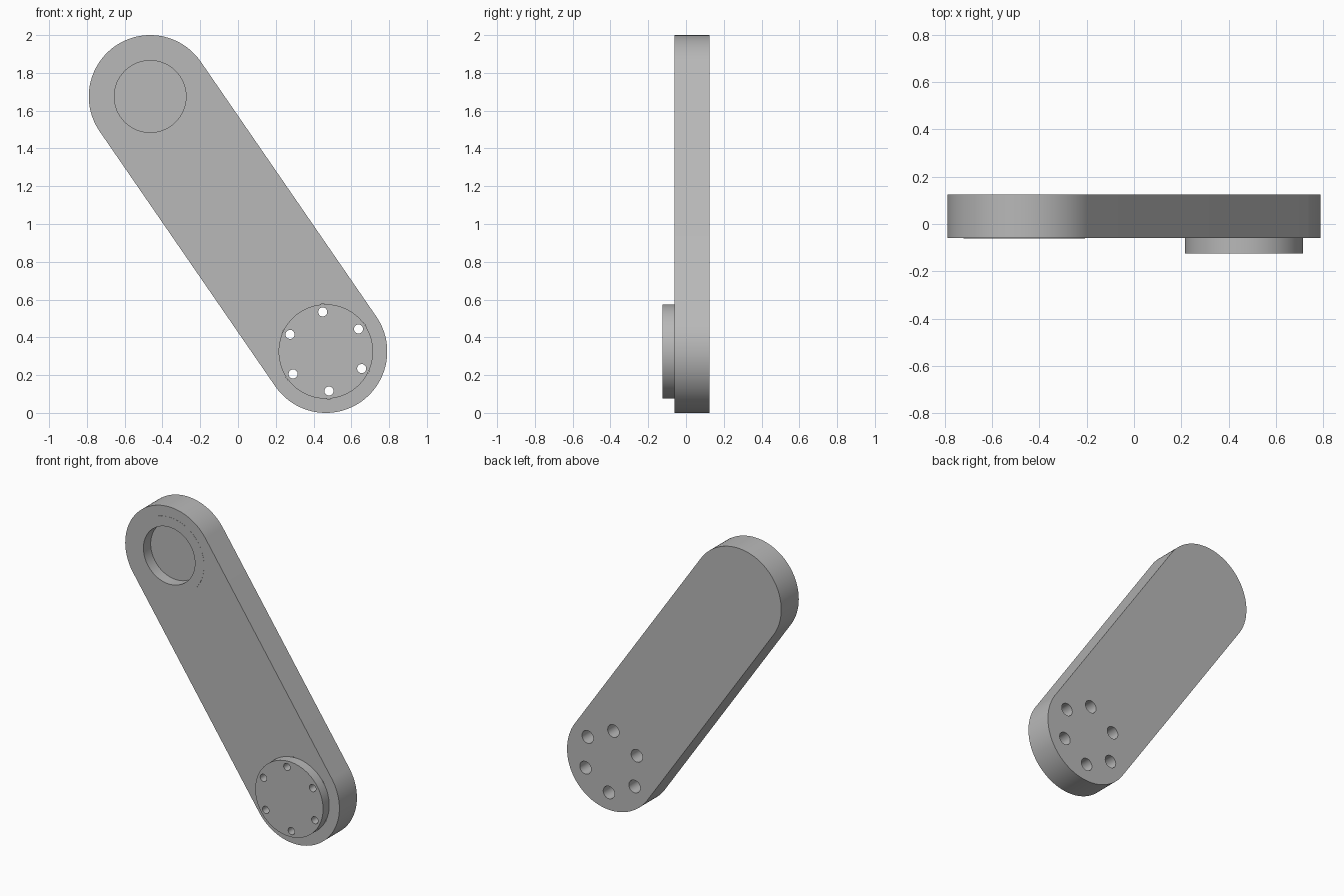
import bpy, bmesh
from math import pi, cos, sin, atan2, radians
from mathutils import Matrix, Vector

cube = bpy.data.objects.get("Cube")
if cube:
    bpy.data.objects.remove(cube, do_unlink=True)

grey = bpy.data.materials.new("plain grey")
grey.use_nodes = True
grey.diffuse_color = (0.48, 0.48, 0.48, 1)
grey.node_tree.nodes["Principled BSDF"].inputs["Base Color"].default_value = grey.diffuse_color

UPPER, LOWER = Vector((-0.465, 0, 1.675)), Vector((0.465, 0, 0.325))
END_RADIUS = 0.325
FRONT, BACK, BOSS_FRONT = -0.06, 0.125, -0.125


def prism(name, points, y0, y1):
    """Extrude an outline of (x, z) points from y0 to y1."""
    bm = bmesh.new()
    face = bm.faces.new([bm.verts.new((x, y0, z)) for x, z in points])
    new = bmesh.ops.extrude_face_region(bm, geom=[face])["geom"]
    bmesh.ops.translate(bm, vec=(0, y1 - y0, 0),
                        verts=[v for v in new if isinstance(v, bmesh.types.BMVert)])
    bmesh.ops.recalc_face_normals(bm, faces=bm.faces)
    mesh = bpy.data.meshes.new(name)
    bm.to_mesh(mesh)
    bm.free()
    mesh.materials.append(grey)
    obj = bpy.data.objects.new(name, mesh)
    bpy.context.collection.objects.link(obj)
    return obj


def arc(centre, radius, start, sweep, steps):
    return [(centre.x + radius * cos(start + sweep * i / steps),
             centre.z + radius * sin(start + sweep * i / steps)) for i in range(steps + 1)]


def disc(name, centre, radius, y0, y1, steps=96):
    return prism(name, arc(centre, radius, 0, 2 * pi, steps)[:-1], y0, y1)


def activate(obj):
    bpy.ops.object.select_all(action='DESELECT')
    obj.select_set(True)
    bpy.context.view_layer.objects.active = obj


def cut(target, cutter):
    activate(target)
    mod = target.modifiers.new("cut", 'BOOLEAN')
    mod.operation, mod.solver, mod.object = 'DIFFERENCE', 'EXACT', cutter
    bpy.ops.object.modifier_apply(modifier=mod.name)
    bpy.data.objects.remove(cutter, do_unlink=True)


# Arm plate with two rounded ends
axis = UPPER - LOWER
side = atan2(axis.z, axis.x) - pi / 2
arm = prism("arm_plate", arc(UPPER, END_RADIUS, side, pi, 64)
            + arc(LOWER, END_RADIUS, side + pi, pi, 64), FRONT, BACK)

# Round boss on the lower end
boss = disc("lower_boss", LOWER, 0.25, BOSS_FRONT, FRONT)

# Socket in the upper end, with a flush seat ring around it
cut(arm, disc("socket_cutter", UPPER, 0.19, FRONT - 0.1, FRONT + 0.075))
ring = disc("socket_seat_ring", UPPER, 0.257, FRONT - 0.001, FRONT)
cut(ring, disc("ring_cutter", UPPER, 0.19, FRONT - 0.1, FRONT + 0.1))

# Bolt holes: narrow through the boss, wide from the back
for i in range(6):
    angle = radians(94.5) + i * pi / 3
    spot = LOWER + Vector((cos(angle), 0, sin(angle))) * 0.21
    cut(boss, disc("bolt_cutter", spot, 0.024, BOSS_FRONT - 0.1, FRONT + 0.1, 32))
    cut(arm, disc("head_cutter", spot, 0.042, FRONT - 0.1, BACK + 0.1, 32))

for part in (arm, boss, ring):
    activate(part)
    bpy.ops.object.shade_smooth_by_angle(angle=radians(30))
